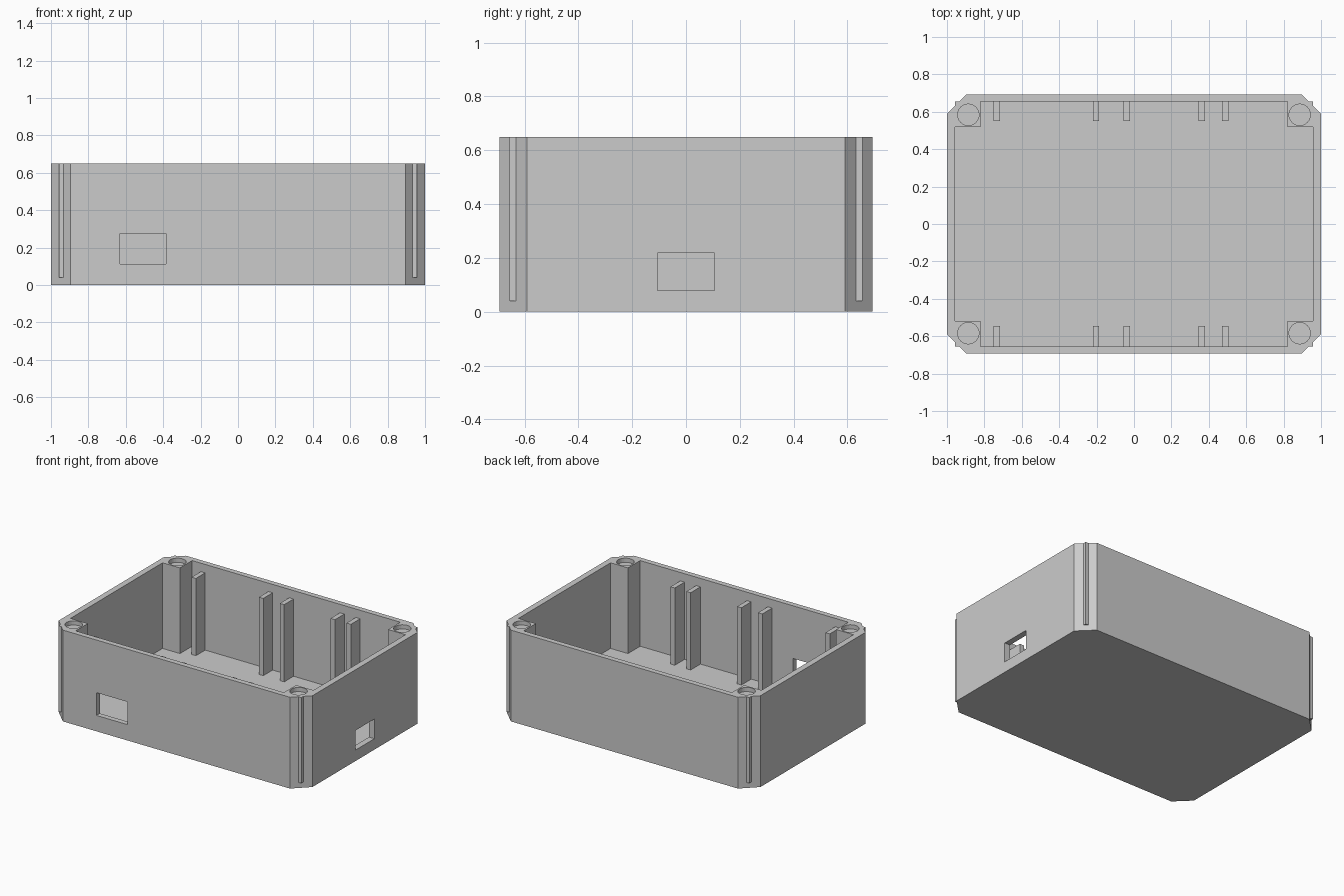
import bpy, math

if "Cube" in bpy.data.objects:
    bpy.data.objects.remove(bpy.data.objects["Cube"], do_unlink=True)

HEIGHT, FLOOR = 0.65, 0.04
OUT_X, OUT_Y = 1.0, 0.693        # outer half sizes
IN_X, IN_Y = 0.957, 0.655        # cavity half sizes
POST_X, POST_Y = 0.82, 0.518     # inner faces of the corner posts
CUT_X, CUT_Y = 0.895, 0.59       # where the corner chamfers begin

grey = bpy.data.materials.new("plain grey")
grey.use_nodes = True
colour = (0.6, 0.6, 0.6, 1)
grey.diffuse_color = colour
grey.node_tree.nodes["Principled BSDF"].inputs["Base Color"].default_value = colour


def prism(name, outline, z0, z1):
    """Extrude a counter-clockwise outline between two heights."""
    n = len(outline)
    verts = [(x, y, z) for z in (z0, z1) for x, y in outline]
    faces = [list(range(n))[::-1], list(range(n, 2 * n))]
    faces += [[i, (i + 1) % n, (i + 1) % n + n, i + n] for i in range(n)]
    mesh = bpy.data.meshes.new(name)
    mesh.from_pydata(verts, [], faces)
    mesh.materials.append(grey)
    obj = bpy.data.objects.new(name, mesh)
    bpy.context.collection.objects.link(obj)
    return obj


def box(name, x0, x1, y0, y1, z0, z1):
    return prism(name, [(x0, y0), (x1, y0), (x1, y1), (x0, y1)], z0, z1)


def four_corners(points):
    """Mirror a corner's points into all quadrants, in order."""
    outline = []
    for sx, sy in ((1, 1), (-1, 1), (-1, -1), (1, -1)):
        run = points if sx * sy > 0 else points[::-1]
        outline += [(sx * x, sy * y) for x, y in run]
    return outline


def cut(target, cutter):
    """Subtract the cutter and discard it."""
    cutter.hide_render = True
    mod = target.modifiers.new("cut", "BOOLEAN")
    mod.operation, mod.solver, mod.object = "DIFFERENCE", "EXACT", cutter
    bpy.context.view_layer.objects.active = target
    bpy.ops.object.modifier_apply(modifier=mod.name)
    bpy.data.objects.remove(cutter, do_unlink=True)


# Open box with chamfered corners; the cavity leaves the posts standing
body = prism("case_body", four_corners([(OUT_X, CUT_Y), (CUT_X, OUT_Y)]), 0, HEIGHT)
cavity = four_corners([(IN_X, POST_Y), (POST_X, POST_Y), (POST_X, IN_Y)])
cut(body, prism("cavity_cutter", cavity, FLOOR, 1))

# Port openings in the front and one end
cut(body, box("front_port_cutter", -0.63, -0.385, -0.8, -0.6, 0.113, 0.275))
cut(body, box("side_port_cutter", 0.9, 1.1, -0.106, 0.106, 0.078, 0.218))

for sx in (-1, 1):
    for sy in (-1, 1):
        # Screw recess in each post
        ring = [(sx * 0.886 + 0.057 * math.cos(a), sy * 0.584 + 0.057 * math.sin(a))
                for a in (math.tau * i / 32 for i in range(32))]
        cut(body, prism("screw_cutter", ring, HEIGHT - 0.03, 1))
        # Post edge showing through the chamfer
        ridge = [(sx * IN_X, sy * 0.632), (sx * IN_X, sy * IN_Y), (sx * 0.933, sy * IN_Y)]
        prism("corner_ridge", ridge if sx * sy > 0 else ridge[::-1], FLOOR, HEIGHT)

# Board guide ribs along both long walls
for x in (-0.734, -0.203, -0.038, 0.362, 0.487):
    for side, y0, y1 in (("front", -IN_Y, -0.545), ("back", 0.55, IN_Y)):
        box(side + "_guide_rib", x - 0.017, x + 0.017, y0, y1, FLOOR, 0.59)
